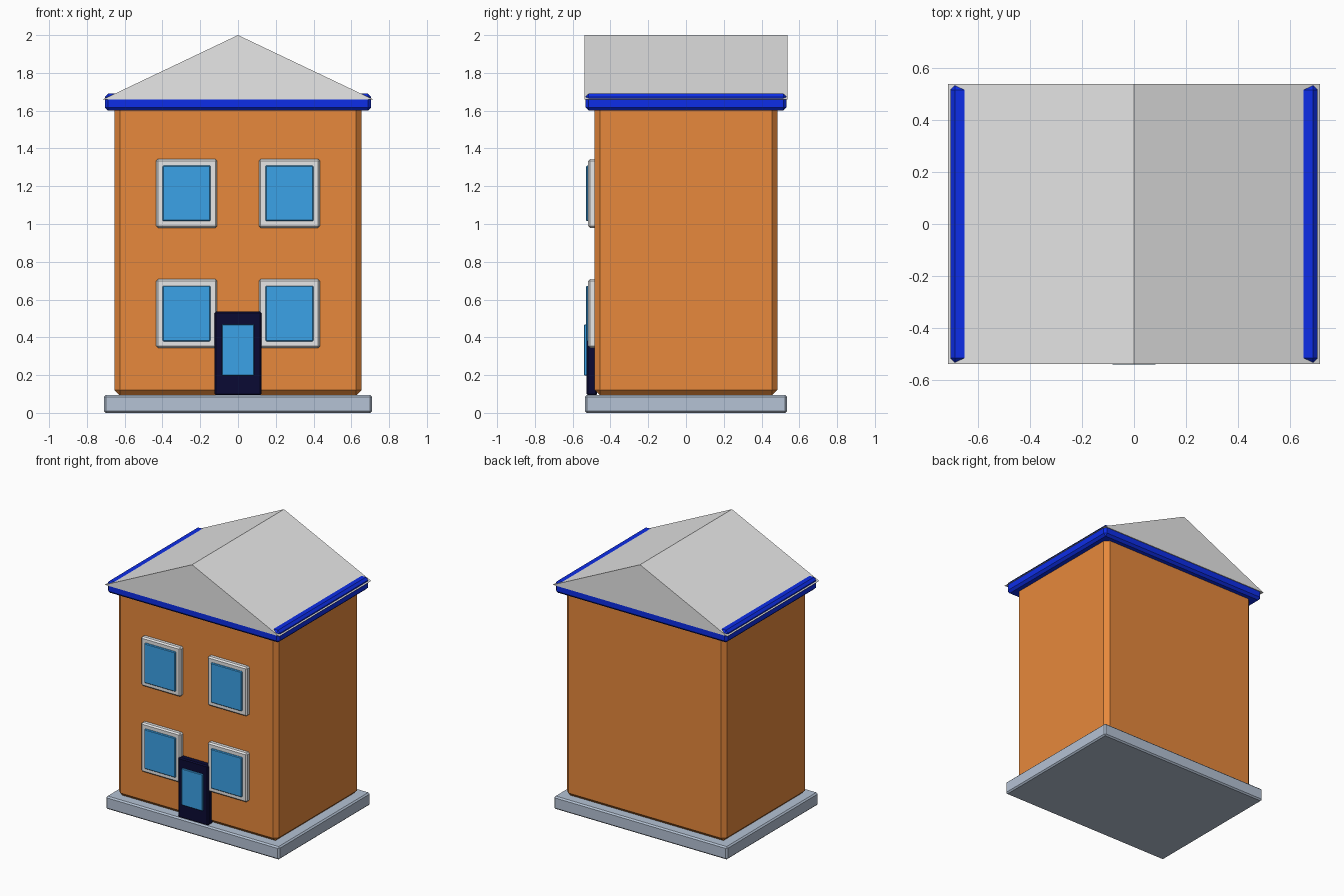
import bpy
import bmesh

if "Cube" in bpy.data.objects:
    bpy.data.objects.remove(bpy.data.objects["Cube"])


def material(name, rgb):
    m = bpy.data.materials.new(name)
    m.diffuse_color = (*rgb, 1)
    m.use_nodes = True
    m.node_tree.nodes["Principled BSDF"].inputs["Base Color"].default_value = m.diffuse_color
    return m


ORANGE = material("orange wall", (0.80, 0.25, 0.045))
WHITE = material("light grey", (0.80, 0.80, 0.80))
BLUE = material("blue trim", (0.004, 0.027, 0.80))
GLASS = material("sky blue glass", (0.045, 0.37, 0.82))
STONE = material("blue grey stone", (0.46, 0.54, 0.66))
NAVY = material("dark navy", (0.003, 0.003, 0.034))


def finish(name, bm, mat):
    bmesh.ops.recalc_face_normals(bm, faces=bm.faces)
    mesh = bpy.data.meshes.new(name)
    bm.to_mesh(mesh)
    bm.free()
    mesh.materials.append(mat)
    ob = bpy.data.objects.new(name, mesh)
    bpy.context.collection.objects.link(ob)
    return ob


def box(name, x, y, z, mat, bevel=0.0):
    """Box from (min, max) ranges with a single-segment chamfer."""
    bm = bmesh.new()
    bmesh.ops.create_cube(bm, size=1)
    for v in bm.verts:
        v.co = [r[0] if c < 0 else r[1] for c, r in zip(v.co, (x, y, z))]
    if bevel:
        bmesh.ops.bevel(bm, geom=bm.edges[:], offset=bevel, segments=1,
                        profile=0.5, affect='EDGES')
    return finish(name, bm, mat)


# Base slab, walls and eaves trim
box("base_slab", (-0.71, 0.71), (-0.535, 0.535), (0.0, 0.095), STONE, 0.01)
box("walls", (-0.655, 0.655), (-0.485, 0.485), (0.092, 1.63), ORANGE, 0.03)
box("eaves_trim", (-0.705, 0.705), (-0.532, 0.532), (1.60, 1.69), BLUE, 0.017)

# Gable roof: triangular profile extruded front to back
bm = bmesh.new()
gable = bm.faces.new([bm.verts.new((x, -0.538, z))
                      for x, z in ((-0.715, 1.66), (0.715, 1.66), (0, 2.0))])
ext = bmesh.ops.extrude_face_region(bm, geom=[gable], use_keep_orig=True)
for v in ext["geom"]:
    if isinstance(v, bmesh.types.BMVert):
        v.co.y = 0.538
finish("roof", bm, WHITE)

# Four front windows
for floor, zc in (("lower", 0.526), ("upper", 1.162)):
    for side, xc in (("left", -0.272), ("right", 0.272)):
        box(f"{floor}_{side}_window_frame", (xc - 0.162, xc + 0.162),
            (-0.518, -0.47), (zc - 0.182, zc + 0.182), WHITE, 0.01)
        box(f"{floor}_{side}_window_glass", (xc - 0.127, xc + 0.127),
            (-0.529, -0.50), (zc - 0.147, zc + 0.147), GLASS, 0.005)

# Front door with glass panel
box("door", (-0.124, 0.124), (-0.527, -0.47), (0.093, 0.537), NAVY, 0.008)
box("door_glass", (-0.085, 0.085), (-0.54, -0.51), (0.198, 0.468), GLASS, 0.003)
